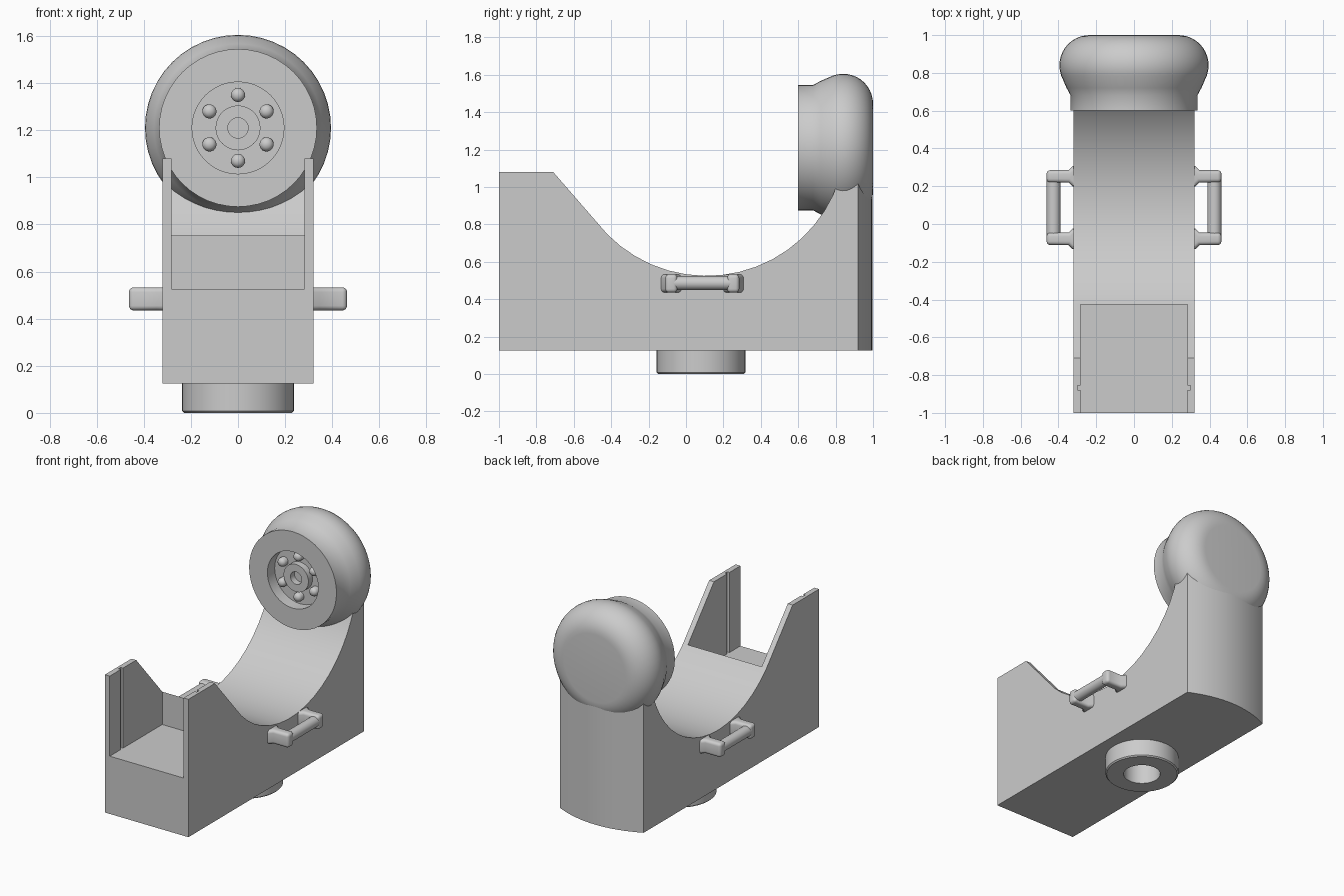
import bpy, bmesh, math
from mathutils import Matrix, Vector

cube = bpy.data.objects.get("Cube")
if cube:
    bpy.data.objects.remove(cube, do_unlink=True)

GREY = (0.6, 0.6, 0.6, 1)
grey = bpy.data.materials.new("plain_grey")
grey.use_nodes = True
grey.diffuse_color = GREY
grey.node_tree.nodes["Principled BSDF"].inputs["Base Color"].default_value = GREY


def finish(name, bm):
    bmesh.ops.recalc_face_normals(bm, faces=bm.faces)
    mesh = bpy.data.meshes.new(name)
    bm.to_mesh(mesh)
    bm.free()
    mesh.materials.append(grey)
    obj = bpy.data.objects.new(name, mesh)
    bpy.context.collection.objects.link(obj)
    return obj


def activate(obj):
    bpy.ops.object.select_all(action='DESELECT')
    obj.select_set(True)
    bpy.context.view_layer.objects.active = obj


def smooth(obj, angle=32):
    activate(obj)
    bpy.ops.object.shade_smooth_by_angle(angle=math.radians(angle))


def prism(name, outline, axis, lo, hi):
    """Extrude a (y, z) outline along x, or an (x, y) outline along z."""
    place = (lambda a, b: (lo, a, b)) if axis == 'x' else (lambda a, b: (a, b, lo))
    push = Vector((hi - lo, 0, 0)) if axis == 'x' else Vector((0, 0, hi - lo))
    bm = bmesh.new()
    face = bm.faces.new([bm.verts.new(place(a, b)) for a, b in outline])
    new = bmesh.ops.extrude_face_region(bm, geom=[face])["geom"]
    bmesh.ops.translate(bm, vec=push,
                        verts=[v for v in new if isinstance(v, bmesh.types.BMVert)])
    return finish(name, bm)


def lathe(name, profile, centre, along_y=True, closed=False, steps=48):
    """Spin a (radius, height) profile round an axis through the centre."""
    bm = bmesh.new()
    verts = [bm.verts.new((r, 0, h)) for r, h in profile]
    edges = [bm.edges.new(pair) for pair in zip(verts, verts[1:])]
    if closed:
        edges.append(bm.edges.new((verts[-1], verts[0])))
    bmesh.ops.spin(bm, geom=verts + edges, cent=(0, 0, 0), axis=(0, 0, 1),
                   angle=math.tau, steps=steps)
    bmesh.ops.remove_doubles(bm, verts=bm.verts, dist=1e-5)
    turn = Matrix.Rotation(-math.pi / 2, 4, 'X') if along_y else Matrix()
    bm.transform(Matrix.Translation(centre) @ turn)
    return finish(name, bm)


def box(name, x0, x1, y0, y1, z0, z1):
    return prism(name, [(x0, y0), (x1, y0), (x1, y1), (x0, y1)], 'z', z0, z1)


def boolean(obj, tool, operation='DIFFERENCE'):
    tool.hide_render = True
    mod = obj.modifiers.new("cut", 'BOOLEAN')
    mod.operation = operation
    mod.solver = 'EXACT'
    mod.object = tool
    activate(obj)
    bpy.ops.object.modifier_apply(modifier=mod.name)
    bpy.data.objects.remove(tool, do_unlink=True)


# Body: side outline with a scooped saddle
HALF, BASE = 0.32, 0.125
RADIUS, SADDLE_Y, SADDLE_Z = 0.745, 0.11, 1.27
start, end = math.asin(-0.53 / RADIUS), math.asin(0.71 / RADIUS)
outline = [(-1, BASE), (-1, 1.08), (-0.71, 1.08)]
for i in range(17):
    a = start + (end - start) * i / 16
    outline.append((SADDLE_Y + RADIUS * math.sin(a), SADDLE_Z - RADIUS * math.cos(a)))
outline += [(0.84, 1.2), (1.05, 1.2), (1.05, BASE)]
body = prism("body", outline, 'x', -HALF, HALF)

# Bowed back of the body
plan = [(-0.4, -1.1), (0.4, -1.1), (0.4, 0.876)]
for i in range(17):
    x = HALF * (1 - i / 8)
    plan.append((x, 0.92 + 0.076 * (1 - (x / HALF) ** 2)))
plan.append((-0.4, 0.876))
boolean(body, prism("back_shape", plan, 'z', 0, 1.5), 'INTERSECT')

# Open tray at the front with a groove in each cheek, and the socket below
boolean(body, box("tray_cutter", -0.283, 0.283, -1.1, -0.425, 0.525, 1.3))
for side in (-1, 1):
    xs = sorted((side * 0.27, side * 0.3))
    boolean(body, box("groove_cutter", *xs, -0.88, -0.855, 0.525, 1.3))
hole = [(0, 0.05), (0.119, 0.05), (0.119, 0.35), (0, 0.35)]
boolean(body, lathe("socket_cutter", hole, (0, 0.08, 0), along_y=False))
smooth(body, 25)

# Round foot with a bored centre
foot = [(0.119, 0.13), (0.119, 0), (0.229, 0), (0.237, 0.008), (0.237, 0.13)]
smooth(lathe("foot", foot, (0, 0.08, 0), along_y=False, closed=True))

# Round head with recessed face and hub ring
HEAD_Z = 1.21
FLOOR = 0.68
head = [(0, FLOOR), (0.043, FLOOR), (0.043, 0.635), (0.095, 0.635), (0.095, FLOOR),
        (0.195, FLOOR), (0.195, 0.6), (0.335, 0.6), (0.335, FLOOR), (0.357, 0.72)]
for i in range(13):
    a = math.radians(-20 + 110 * i / 12)
    head.append((0.235 + 0.16 * math.cos(a), 0.84 + 0.16 * math.sin(a)))
head.append((0, 1))
smooth(lathe("head", head, (0, 0, HEAD_Z)))

# Ring of domed bolts in the recess
dome = [(0.03, 0.01), (0.03, -0.025), (0.026, -0.036), (0.015, -0.045), (0, -0.048)]
for i in range(6):
    a = math.tau * i / 6
    bolt = lathe("bolt", dome, (0.14 * math.sin(a), FLOOR, HEAD_Z + 0.14 * math.cos(a)),
                 steps=20)
    smooth(bolt, 50)

# Side handles: two flared arms and a round grip on each side
MID_Y = 0.087
arm = [(0.28, 0.112), (0.325, 0.112), (0.347, 0.133), (0.463, 0.133),
       (0.463, 0.198), (0.347, 0.198), (0.325, 0.22), (0.28, 0.22)]
grip = [(0, -0.15), (0.037, -0.15), (0.037, 0.15), (0, 0.15)]
for side, label in ((1, "left"), (-1, "right")):
    for end_sign, place in ((-1, "front"), (1, "rear")):
        points = [(side * x, MID_Y + end_sign * y) for x, y in arm]
        post = prism(f"{label}_{place}_handle_arm", points, 'z', 0.435, 0.533)
        bevel = post.modifiers.new("round", 'BEVEL')
        bevel.width = 0.02
        bevel.segments = 4
        bevel.limit_method = 'ANGLE'
        bevel.angle_limit = math.radians(60)
        activate(post)
        bpy.ops.object.modifier_apply(modifier=bevel.name)
        smooth(post, 50)
    smooth(lathe(f"{label}_handle_grip", grip, (side * 0.426, MID_Y, 0.486), steps=24))
